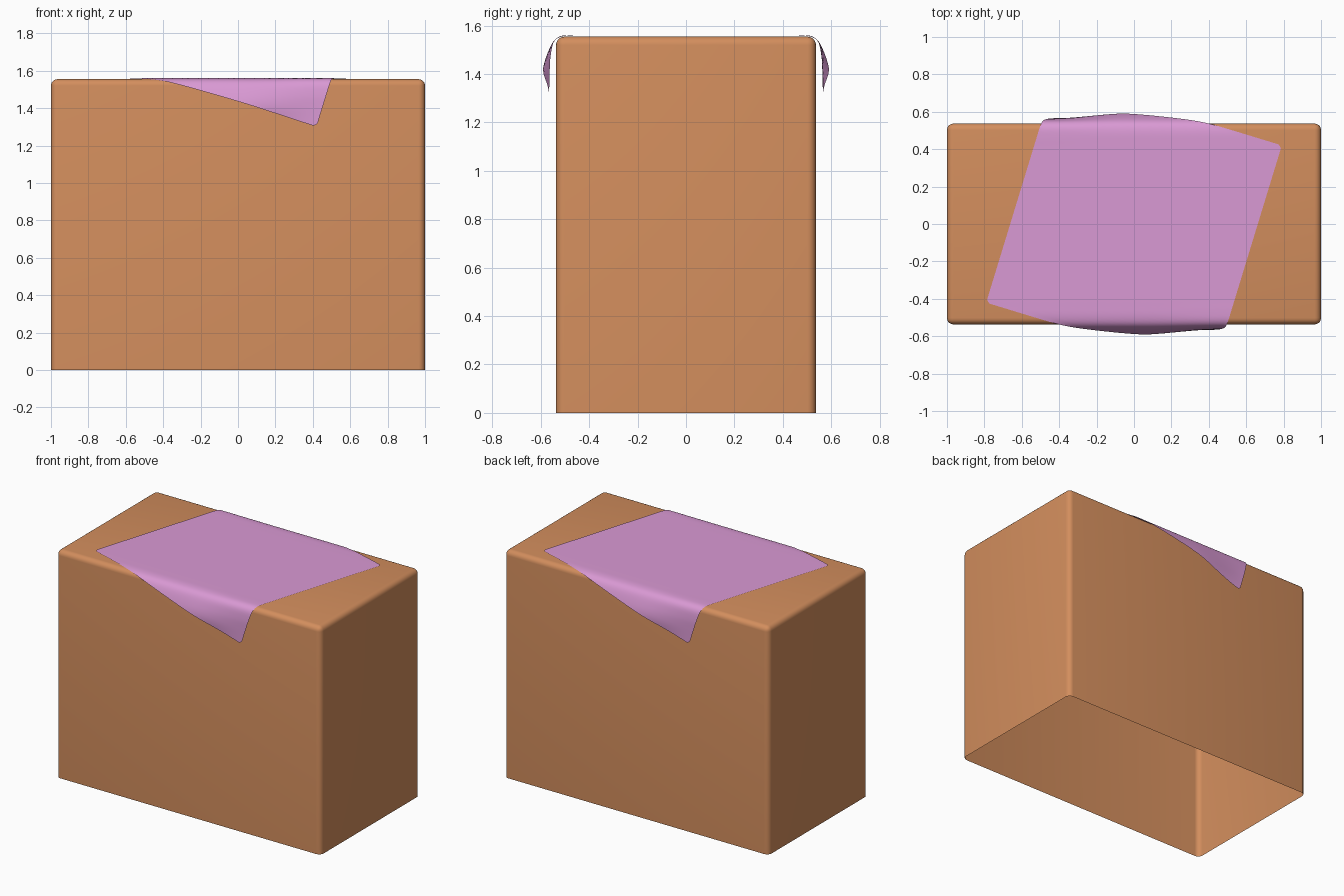
import bpy, bmesh, math
from mathutils import Vector

if "Cube" in bpy.data.objects:
    bpy.data.objects.remove(bpy.data.objects["Cube"])

HX, HY, TOP = 1.0, 0.537, 1.555      # box half sizes and height
CLOTH_Z = 1.561
HALF, ANGLE = 0.633, math.radians(-17)


def finish(name, bm, colour):
    bmesh.ops.recalc_face_normals(bm, faces=bm.faces)
    mesh = bpy.data.meshes.new(name)
    bm.to_mesh(mesh)
    bm.free()
    ob = bpy.data.objects.new(name, mesh)
    bpy.context.collection.objects.link(ob)
    mat = bpy.data.materials.new(name + "_colour")
    mat.diffuse_color = (*colour, 1)
    mat.use_nodes = True
    mat.node_tree.nodes["Principled BSDF"].inputs["Base Color"].default_value = mat.diffuse_color
    mesh.materials.append(mat)
    bpy.ops.object.select_all(action='DESELECT')
    ob.select_set(True)
    bpy.context.view_layer.objects.active = ob
    bpy.ops.object.shade_smooth_by_angle(angle=math.radians(40))
    return ob


def smooth_path(points, steps=12):
    """Catmull-Rom curve through the given (y, z) points."""
    p = [Vector(q) for q in points]
    p = [2 * p[0] - p[1]] + p + [2 * p[-1] - p[-2]]
    out = []
    for i in range(1, len(p) - 2):
        a, b, c, d = p[i - 1:i + 3]
        for k in range(steps):
            t = k / steps
            out.append(0.5 * (2 * b + (c - a) * t + (2 * a - 5 * b + 4 * c - d) * t * t
                              + (3 * b - a - 3 * c + d) * t ** 3))
    return out + [p[-2]]


def along(path, s):
    """Point at arc length s, running on past the end."""
    for a, b in zip(path, path[1:]):
        step = (b - a).length
        if s <= step:
            return a.lerp(b, s / step)
        s -= step
    return path[-1] + (path[-1] - path[-2]).normalized() * s


# Box: open at the bottom, rounded top and upright edges
bm = bmesh.new()
bmesh.ops.create_cube(bm, size=1)
for v in bm.verts:
    v.co = (v.co.x * 2 * HX, v.co.y * 2 * HY, (v.co.z + 0.5) * TOP)
bm.faces.ensure_lookup_table()
bottom = [f for f in bm.faces if all(v.co.z < 0.01 for v in f.verts)]
bmesh.ops.delete(bm, geom=bottom, context='FACES_ONLY')
bmesh.ops.bevel(bm, geom=[e for e in bm.edges if not e.is_boundary], offset=0.035,
                segments=5, profile=0.5, affect='EDGES')
finish("box", bm, (0.65, 0.27, 0.11))

# Cloth: turned square sheet whose overhanging corners fold down over the long sides
START = 0.42
bulge = smooth_path([(START, CLOTH_Z), (0.50, 1.558), (0.545, 1.538), (0.577, 1.473),
                     (0.592, 1.41), (0.585, 1.355), (0.567, 1.30)])
side = smooth_path([(START, CLOTH_Z), (0.47, CLOTH_Z), (0.52, 1.556), (0.548, 1.53),
                    (0.56, 1.47), (0.563, 1.42), (0.566, 1.31)])

bm = bmesh.new()
bmesh.ops.create_grid(bm, x_segments=70, y_segments=70, size=HALF)
ca, sa = math.cos(ANGLE), math.sin(ANGLE)
for v in bm.verts:
    a, b = v.co.x, v.co.y
    if min(abs(a), abs(b)) > HALF - 0.001:      # soften the corners
        a, b = a * 0.988, b * 0.988
    x, y = a * ca - b * sa, a * sa + b * ca
    z = CLOTH_Z
    if abs(y) > START:
        sign = math.copysign(1, y)
        t = min(1, max(0, (HALF + sign * a) / 0.42))
        t = t * t * (3 - 2 * t)
        s = abs(y) - START
        p = along(side, s).lerp(along(bulge, s), t)
        y, z = sign * p.x, p.y
    v.co = (x, y, z)
finish("cloth", bm, (0.70, 0.32, 0.66))
